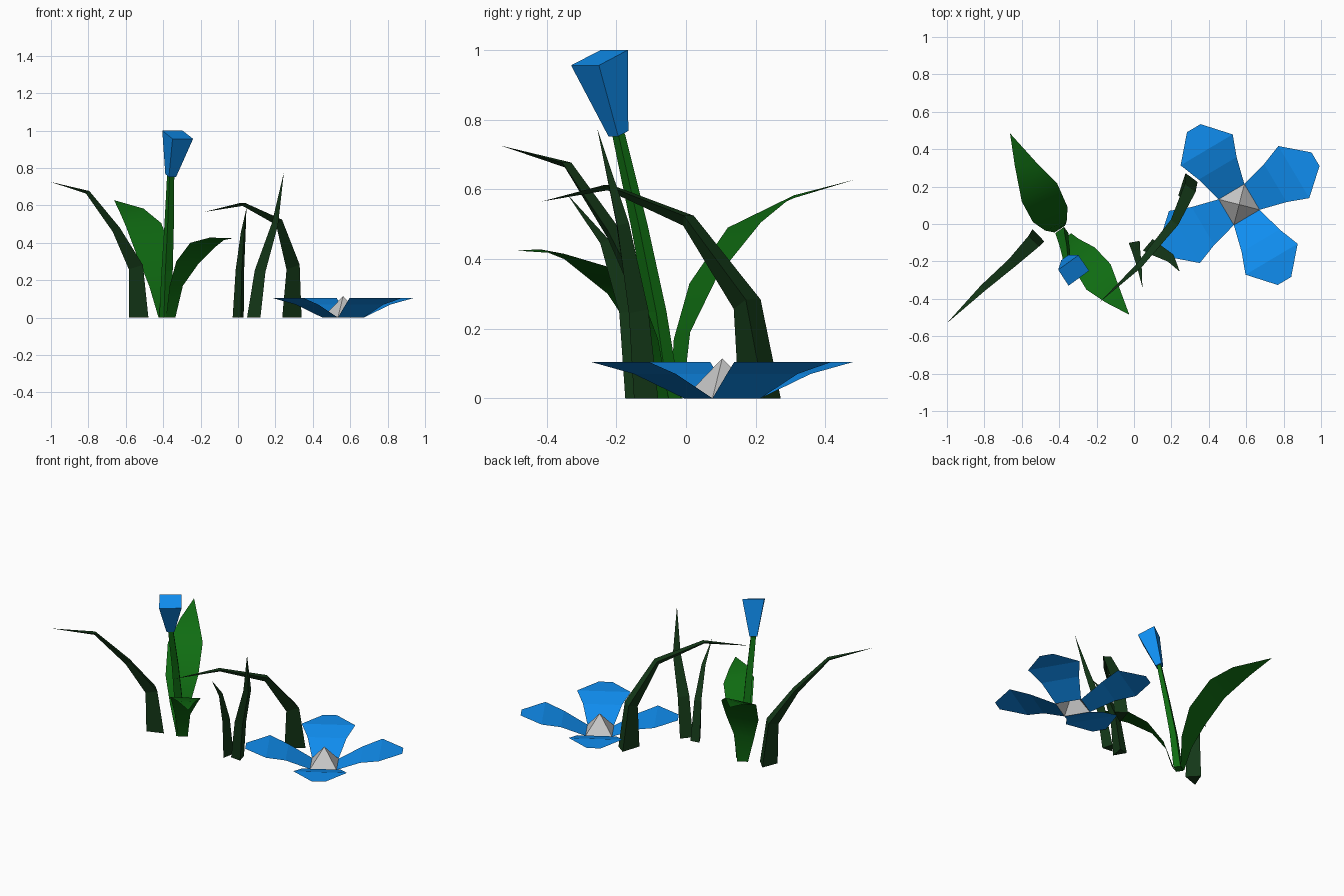
import bpy
from math import sin, cos, radians
from mathutils import Vector

if "Cube" in bpy.data.objects:
    bpy.data.objects.remove(bpy.data.objects["Cube"])


def material(name, rgb):
    m = bpy.data.materials.new(name)
    m.diffuse_color = (*rgb, 1)
    m.use_nodes = True
    m.node_tree.nodes["Principled BSDF"].inputs["Base Color"].default_value = m.diffuse_color
    return m


BLUE = material("petal_blue", (0.005, 0.27, 0.87))
GREEN = material("leaf_green", (0.005, 0.15, 0.006))
DARK = material("grass_green", (0.007, 0.04, 0.009))


def add(name, verts, faces, mat=None, smooth=False):
    mesh = bpy.data.meshes.new(name)
    mesh.from_pydata([tuple(v) for v in verts], [], faces)
    mesh.update()
    if mat:
        mesh.materials.append(mat)
    if smooth:
        for p in mesh.polygons:
            p.use_smooth = True
    ob = bpy.data.objects.new(name, mesh)
    bpy.context.collection.objects.link(ob)
    return ob


def loft(name, rings, mat, caps=True):
    """Bridge closed rings of equal size."""
    n = len(rings[0])
    faces = [(r * n + i, r * n + (i + 1) % n, (r + 1) * n + (i + 1) % n, (r + 1) * n + i)
             for r in range(len(rings) - 1) for i in range(n)]
    if caps:
        faces += [tuple(reversed(range(n))), tuple(range((len(rings) - 1) * n, len(rings) * n))]
    return add(name, [v for r in rings for v in r], faces, mat)


def leaf(name, left, right, tip):
    """Broad leaf sheet: left and right edges meeting in a tip."""
    n = len(left)
    verts = left + right + [tip]
    faces = [(i, n + i, n + i + 1, i + 1) for i in range(n - 1)]
    faces.append((n - 1, 2 * n - 1, 2 * n))
    return add(name, verts, faces, GREEN, True)


def blade(name, path, widths, depths):
    """Grass blade: three-sided section with a keel on the under side, pointed tip."""
    pts = [Vector(p) for p in path]
    head = (pts[-1] - pts[0]) * Vector((1, 1, 0))
    head.normalize()
    side = Vector((-head.y, head.x, 0))
    verts, faces = [], []
    for i, (w, d) in enumerate(zip(widths, depths)):
        tan = (pts[i + 1] - pts[max(i - 1, 0)]).normalized()
        under = tan.cross(side)
        if under.dot(head) < 0:
            under.negate()
        if i == 0:
            under = head
        verts += [pts[i] + side * w - under * d / 2, pts[i] - side * w - under * d / 2,
                  pts[i] + under * d / 2]
    n = len(widths)
    for r in range(n - 1):
        for i in range(3):
            j = (i + 1) % 3
            faces.append((r * 3 + i, r * 3 + j, r * 3 + 3 + j, r * 3 + 3 + i))
    verts.append(pts[-1])
    faces += [((n - 1) * 3 + i, (n - 1) * 3 + (i + 1) % 3, n * 3) for i in range(3)]
    faces.append((2, 1, 0))
    return add(name, verts, faces, DARK)


# Open flower: four bent petals (radius, half width, height) around a pyramid
CX, CY = 0.562, 0.104
PROFILE = [(0.08, 0.08, 0), (0.225, 0.118, 0.07), (0.34, 0.162, 0.104), (0.475, 0.042, 0.104)]


def polar(r, w, z, a):
    return (CX + r * cos(a) - w * sin(a), CY + r * sin(a) + w * cos(a), z)


angles = [radians(30.7 + 90 * k) for k in range(4)]
for k, a in enumerate(angles):
    verts = [polar(r, s * w, z, a) for r, w, z in PROFILE for s in (-1, 1)]
    add(f"petal_{k + 1}", verts, [(i, i + 2, i + 3, i + 1) for i in (0, 2, 4)], BLUE)

base = [polar(0.08, -0.08, 0, a) for a in angles]
add("flower_center", base + [(CX, CY, 0.115)], [(i, (i + 1) % 4, 4) for i in range(4)])

# Closed bud: tilted square frustum
corners = [Vector(c) for c in ((-0.082, 0.003, 0.022), (-0.027, -0.082, -0.022),
                               (0.083, -0.002, -0.022), (0.026, 0.081, 0.022))]
low, high = Vector((-0.36, -0.194, 0.76)), Vector((-0.323, -0.248, 0.978))
loft("bud", [[low + c * 0.35 for c in corners], [high + c for c in corners]], BLUE)

# Stem: bent four-sided tube, tapering towards the bud
stem = [((-0.385, -0.05, 0), 0.036), ((-0.379, -0.085, 0.25), 0.031),
        ((-0.368, -0.135, 0.5), 0.026), ((-0.36, -0.194, 0.76), 0.02)]
loft("stem", [[Vector(p) + c.normalized() * r * Vector((1, 1, 0.2)) * 1.0 if p[2] else
               Vector(p) + Vector((c.x, c.y, 0)).normalized() * r for c in corners]
              for p, r in stem], GREEN)

# Broad leaves
leaf("back_leaf",
     [(-0.425, -0.045, 0), (-0.475, -0.035, 0.17), (-0.54, 0.01, 0.33),
      (-0.60, 0.12, 0.49), (-0.637, 0.31, 0.575)],
     [(-0.37, -0.01, 0), (-0.36, 0.012, 0.19), (-0.355, 0.09, 0.35),
      (-0.41, 0.215, 0.505), (-0.505, 0.31, 0.583)],
     (-0.663, 0.485, 0.628))
leaf("front_leaf",
     [(-0.385, -0.08, 0), (-0.365, -0.14, 0.17), (-0.33, -0.225, 0.30),
      (-0.255, -0.35, 0.40), (-0.15, -0.42, 0.428)],
     [(-0.335, -0.05, 0), (-0.295, -0.08, 0.17), (-0.21, -0.125, 0.29),
      (-0.125, -0.215, 0.375), (-0.075, -0.35, 0.415)],
     (-0.025, -0.485, 0.424))

# Grass blades
blade("left_grass", [(-0.547, -0.095, 0), (-0.56, -0.115, 0.27), (-0.66, -0.215, 0.47),
                     (-0.81, -0.345, 0.67), (-1.0, -0.53, 0.725)],
      [0.046, 0.04, 0.026, 0.018], [0.1, 0.07, 0.035, 0.016])
blade("right_grass", [(0.272, 0.2, 0), (0.28, 0.165, 0.27), (0.21, 0.0, 0.51),
                      (0.025, -0.225, 0.605), (-0.18, -0.415, 0.565)],
      [0.04, 0.036, 0.024, 0.016], [0.12, 0.075, 0.035, 0.016])
blade("tall_grass", [(0.097, -0.13, 0), (0.13, -0.15, 0.25), (0.205, -0.19, 0.5),
                     (0.245, -0.255, 0.775)],
      [0.04, 0.036, 0.024], [0.06, 0.045, 0.025])
blade("short_grass", [(0.008, -0.135, 0), (0.015, -0.165, 0.25), (0.03, -0.235, 0.45),
                      (0.045, -0.34, 0.585)],
      [0.03, 0.023, 0.013], [0.08, 0.055, 0.025])
